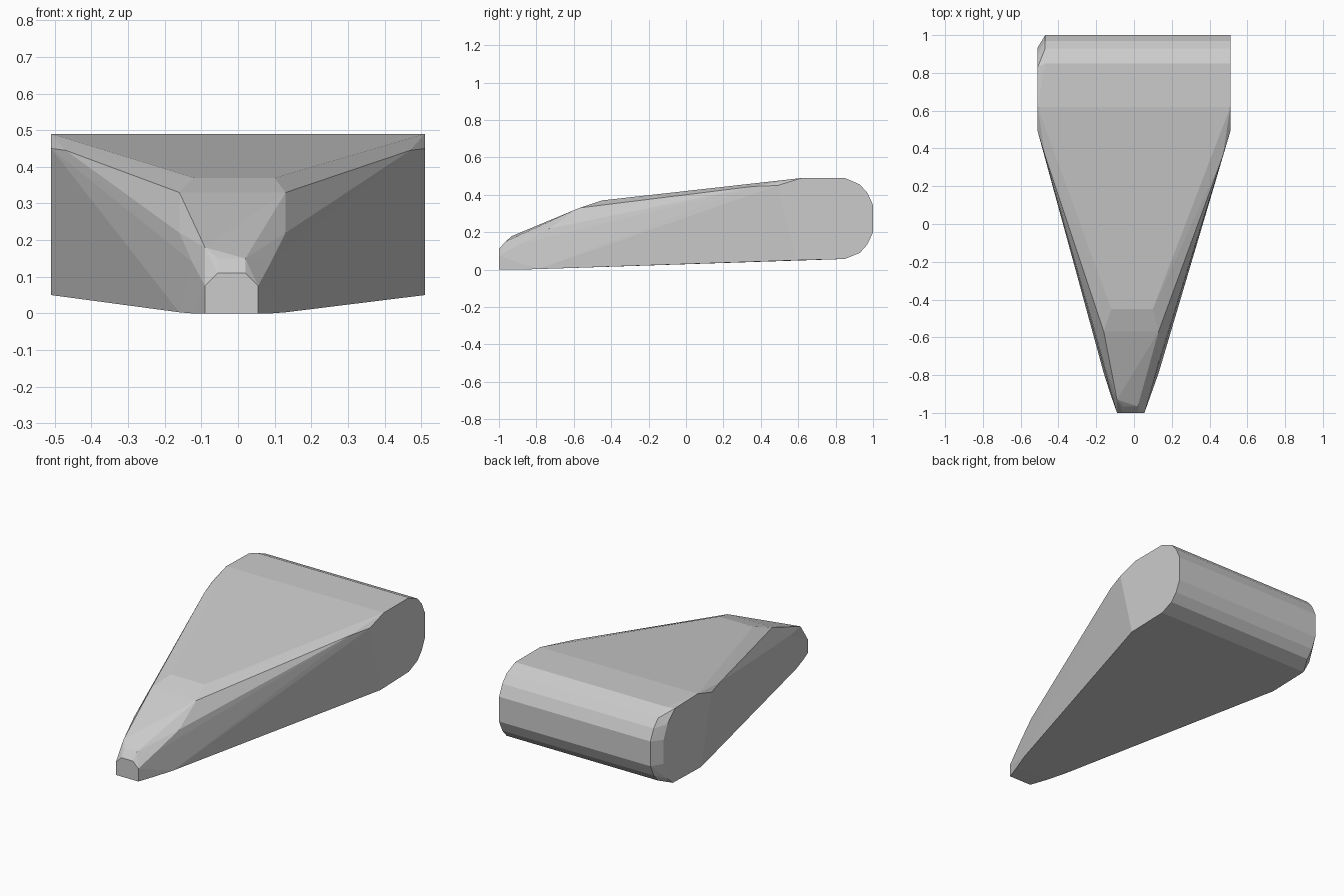
import bpy, bmesh

if "Cube" in bpy.data.objects:
    bpy.data.objects.remove(bpy.data.objects["Cube"])

grey = bpy.data.materials.new("light_grey")
grey.diffuse_color = (0.6, 0.6, 0.6, 1)
grey.use_nodes = True
grey.node_tree.nodes["Principled BSDF"].inputs["Base Color"].default_value = grey.diffuse_color

pts = []


def pair(left, right, y, z):
    """Add a left and a right point at one station."""
    pts.extend([(left, y, z), (right, y, z)])


# blunt nose tip
pair(-0.09, 0.055, -1.0, 0.0)
pair(-0.09, 0.055, -1.0, 0.075)
pair(-0.055, 0.02, -1.0, 0.11)
pair(-0.055, 0.02, -0.965, 0.15)
pts.append((-0.09, -0.93, 0.18))

# flare behind the nose
pair(-0.125, 0.09, -0.9, 0.0)
pair(-0.125, 0.09, -0.88, 0.14)
pair(-0.16, 0.13, -0.79, 0.003)
pair(-0.16, 0.13, -0.73, 0.22)

# shoulder where the nose meets the deck
pair(-0.16, 0.13, -0.57, 0.33)
pair(-0.12, 0.10, -0.45, 0.37)

# wide rear body
pair(-0.47, 0.47, 0.36, 0.445)
pair(-0.51, 0.51, 0.49, 0.45)
pair(-0.51, 0.51, 0.59, 0.05)
pair(-0.51, 0.51, 0.62, 0.49)

# rounded tail, with the left corner cut back
tail = [(0.85, 0.49), (0.93, 0.455), (0.97, 0.41), (1.0, 0.345),
        (1.0, 0.20), (0.97, 0.135), (0.93, 0.09), (0.85, 0.057)]
for y, z in tail:
    pair(-0.47, 0.51, y, z)
for y, z in [(0.83, 0.485), (0.90, 0.42), (0.935, 0.34),
             (0.935, 0.20), (0.90, 0.10), (0.85, 0.057)]:
    pts.append((-0.51, y, z))

# skin the stations into one faceted shell
bm = bmesh.new()
for p in pts:
    bm.verts.new(p)
hull = bmesh.ops.convex_hull(bm, input=bm.verts)
loose = {v for v in hull["geom_interior"] + hull["geom_unused"]
         if isinstance(v, bmesh.types.BMVert)}
bmesh.ops.delete(bm, geom=list(loose), context='VERTS')
bmesh.ops.dissolve_limit(bm, angle_limit=0.01, verts=bm.verts, edges=bm.edges)
bmesh.ops.recalc_face_normals(bm, faces=bm.faces)
mesh = bpy.data.meshes.new("wedge_body")
bm.to_mesh(mesh)
bm.free()
mesh.materials.append(grey)
bpy.context.collection.objects.link(bpy.data.objects.new("wedge_body", mesh))
